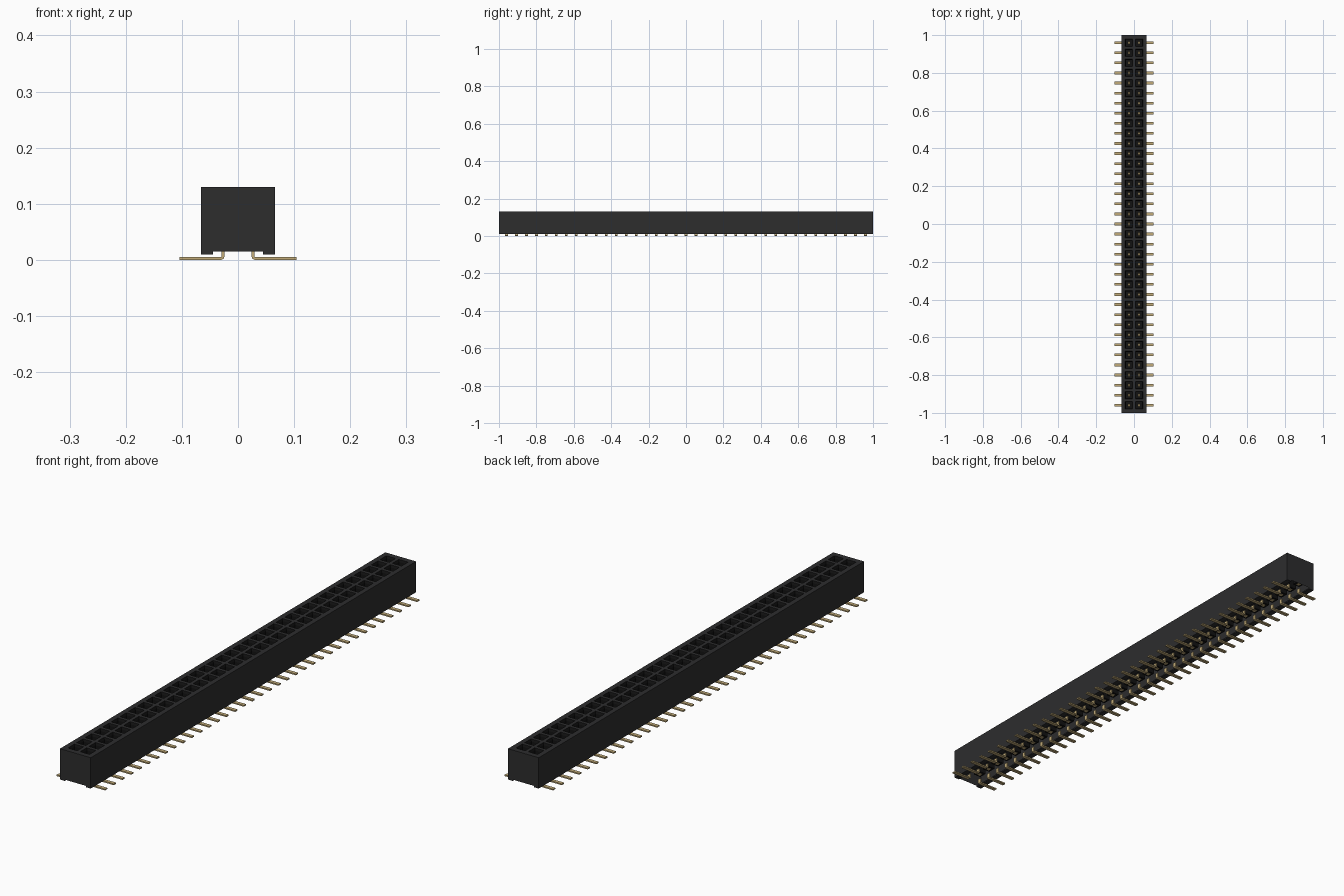
import bpy, bmesh
from mathutils import Matrix, Vector

cube = bpy.data.objects.get("Cube")
if cube:
    bpy.data.objects.remove(cube, do_unlink=True)

ROWS, PITCH = 37, 0.0533
HALF_W, TOP, CHANNEL, BASE = 0.066, 0.13, 0.015, 0.01
row_y = [(i - (ROWS - 1) / 2) * PITCH for i in range(ROWS)]


def material(name, rgb):
    m = bpy.data.materials.new(name)
    m.use_nodes = True
    m.diffuse_color = (*rgb, 1)
    m.node_tree.nodes["Principled BSDF"].inputs["Base Color"].default_value = (*rgb, 1)
    return m


black = material("black plastic", (0.026, 0.026, 0.027))
dark = material("dark socket", (0.006, 0.006, 0.006))
gold = material("gold contact", (0.54, 0.41, 0.19))


def finish(bm, name, *mats):
    bmesh.ops.recalc_face_normals(bm, faces=bm.faces)
    mesh = bpy.data.meshes.new(name)
    bm.to_mesh(mesh)
    bm.free()
    for m in mats:
        mesh.materials.append(m)
    obj = bpy.data.objects.new(name, mesh)
    bpy.context.collection.objects.link(obj)
    return obj


def add_box(bm, center, size):
    bmesh.ops.create_cube(bm, size=1, matrix=Matrix.Translation(center) @ Matrix.Diagonal((*size, 1)))


# Housing: top sheet divided into cells, one socket per cell
bm = bmesh.new()
xs = [-HALF_W, -PITCH, 0, PITCH, HALF_W]
ys = [-1] + [y - PITCH / 2 for y in row_y] + [row_y[-1] + PITCH / 2, 1]
grid = [[bm.verts.new((x, y, TOP)) for y in ys] for x in xs]
cells = []
for i in range(len(xs) - 1):
    for j in range(len(ys) - 1):
        f = bm.faces.new((grid[i][j], grid[i + 1][j], grid[i + 1][j + 1], grid[i][j + 1]))
        if i in (1, 2) and 0 < j <= ROWS:
            cells.append(f)
rim = [e for e in bm.edges if e.is_boundary]

# Side walls and underside
walls = bmesh.ops.extrude_edge_only(bm, edges=rim)["geom"]
for v in walls:
    if isinstance(v, bmesh.types.BMVert):
        v.co.z = CHANNEL
bottom = [e for e in walls if isinstance(e, bmesh.types.BMEdge) and all(v.co.z == CHANNEL for v in e.verts)]
bmesh.ops.contextual_create(bm, geom=bottom)

# Sockets: square opening, tapered lead-in, deep well
bmesh.ops.inset_individual(bm, faces=cells, thickness=0.0095)
for taper, drop in ((0.005, 0.008), (0.0005, 0.08)):
    before = set(bm.faces)
    bmesh.ops.inset_individual(bm, faces=cells, thickness=taper)
    for f in cells:
        f.material_index = 1
        for v in f.verts:
            v.co.z -= drop
    for f in set(bm.faces) - before:
        f.material_index = 1
finish(bm, "housing", black, dark)

# Standoff rails under both long edges
bm = bmesh.new()
for s in (-1, 1):
    add_box(bm, (s * 0.0555, 0, (BASE + CHANNEL) / 2), (0.021, 2, CHANNEL - BASE))
finish(bm, "standoff_rails", black)

# Surface-mount leads: centre line with a rounded bend, thickened and given width
path = [Vector(p) for p in ((0.0265, 0.02), (0.0265, 0.0065), (0.0275, 0.0038), (0.03, 0.0027), (0.1045, 0.0027))]
THICK, WIDTH = 0.0025, 0.014


def offset_path(d):
    out = []
    for i, p in enumerate(path):
        t = (path[min(i + 1, len(path) - 1)] - path[max(i - 1, 0)]).normalized()
        out.append((p.x - t.y * d, p.y + t.x * d))
    return out


upper, lower = offset_path(THICK), offset_path(-THICK)
bm = bmesh.new()
for s in (-1, 1):
    for y in row_y:
        quads = []
        a = [bm.verts.new((s * x, y - WIDTH / 2, z)) for x, z in upper]
        b = [bm.verts.new((s * x, y - WIDTH / 2, z)) for x, z in lower]
        for k in range(len(path) - 1):
            quads.append(bm.faces.new((a[k], a[k + 1], b[k + 1], b[k])))
        ext = bmesh.ops.extrude_face_region(bm, geom=quads, use_keep_orig=True)["geom"]
        moved = [v for v in ext if isinstance(v, bmesh.types.BMVert)]
        bmesh.ops.translate(bm, verts=moved, vec=(0, WIDTH, 0))
finish(bm, "leads", gold)

# Spring contacts inside the sockets: two leaves on a foot
bm = bmesh.new()
for s in (-1, 1):
    for y in row_y:
        x = s * PITCH / 2
        add_box(bm, (x, y, 0.05), (0.012, 0.014, 0.02))
        for side in (-1, 1):
            add_box(bm, (x, y + side * 0.005, 0.075), (0.01, 0.004, 0.07))
finish(bm, "spring_contacts", gold)
